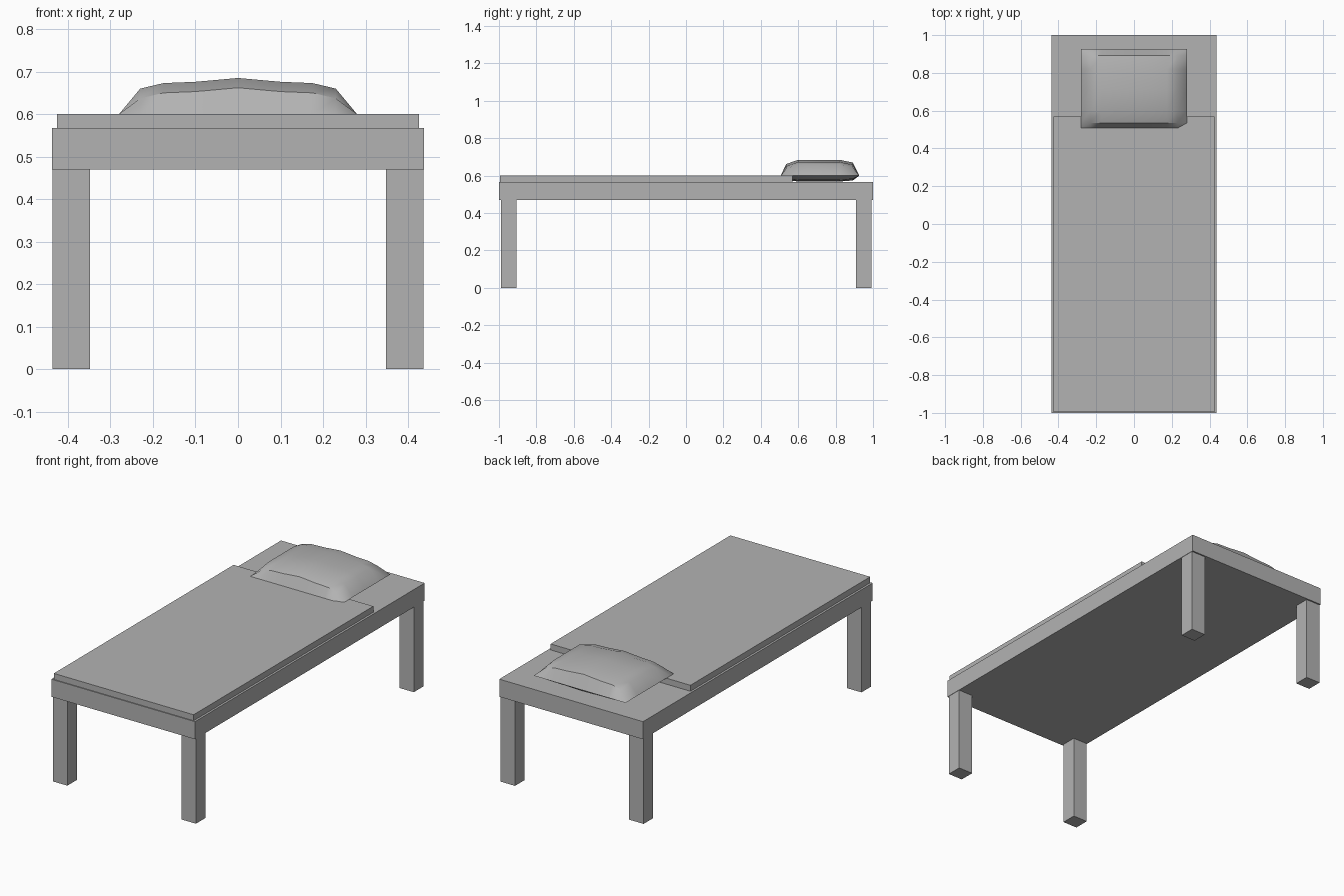
import bpy
import bmesh
import math

old = bpy.data.objects.get("Cube")
if old:
    bpy.data.objects.remove(old, do_unlink=True)

# One plain grey for everything
grey = bpy.data.materials.new("plain grey")
grey.use_nodes = True
colour = (0.45, 0.45, 0.45, 1)
grey.diffuse_color = colour
grey.node_tree.nodes["Principled BSDF"].inputs["Base Color"].default_value = colour


def add_object(name, bm):
    bmesh.ops.recalc_face_normals(bm, faces=bm.faces)
    mesh = bpy.data.meshes.new(name)
    bm.to_mesh(mesh)
    bm.free()
    mesh.materials.append(grey)
    obj = bpy.data.objects.new(name, mesh)
    bpy.context.collection.objects.link(obj)
    return obj


def box(name, low, high):
    bm = bmesh.new()
    bmesh.ops.create_cube(bm, size=1)
    for v in bm.verts:
        v.co = [(a + b) / 2 + c * (b - a) for a, b, c in zip(low, high, v.co)]
    return add_object(name, bm)


# Bed frame and blanket
box("bed_frame", (-0.438, -1, 0.47), (0.438, 1, 0.567))
box("blanket", (-0.426, -0.995, 0.567), (0.426, 0.57, 0.6))

# Four legs
for side, x in (("right", -0.392), ("left", 0.392)):
    for end, y in (("front", -0.947), ("back", 0.95)):
        box(f"{end}_{side}_leg", (x - 0.044, y - 0.042, 0), (x + 0.044, y + 0.042, 0.47))

# Pillow: two puffed sheets sharing a flat seam
half = [(0.28, 0), (0.23, 0.06), (0.175, 0.073), (0.1, 0.076)]
across = [(-x, h) for x, h in half] + [(0, 0.085)] + half[::-1]
along = [(0.507, 0), (0.535, 0.023), (0.6, 0), (0.71, 0), (0.82, 0), (0.892, 0.015), (0.926, 0)]
seam_z = 0.6
bm = bmesh.new()
for puff in (1, -0.37):
    rows = []
    for j, (y, drop) in enumerate(along):
        row = []
        for i, (x, h) in enumerate(across):
            edge = i in (0, len(across) - 1) or j in (0, len(along) - 1)
            z = seam_z if edge else seam_z + puff * (h - drop)
            row.append(bm.verts.new((x, y, z)))
        rows.append(row)
    for a, b in zip(rows, rows[1:]):
        for i in range(len(across) - 1):
            bm.faces.new((a[i], a[i + 1], b[i + 1], b[i]))
bmesh.ops.remove_doubles(bm, verts=bm.verts, dist=0.0005)
pillow = add_object("pillow", bm)

bpy.ops.object.select_all(action="DESELECT")
pillow.select_set(True)
bpy.context.view_layer.objects.active = pillow
bpy.ops.object.shade_smooth_by_angle(angle=math.radians(38))
